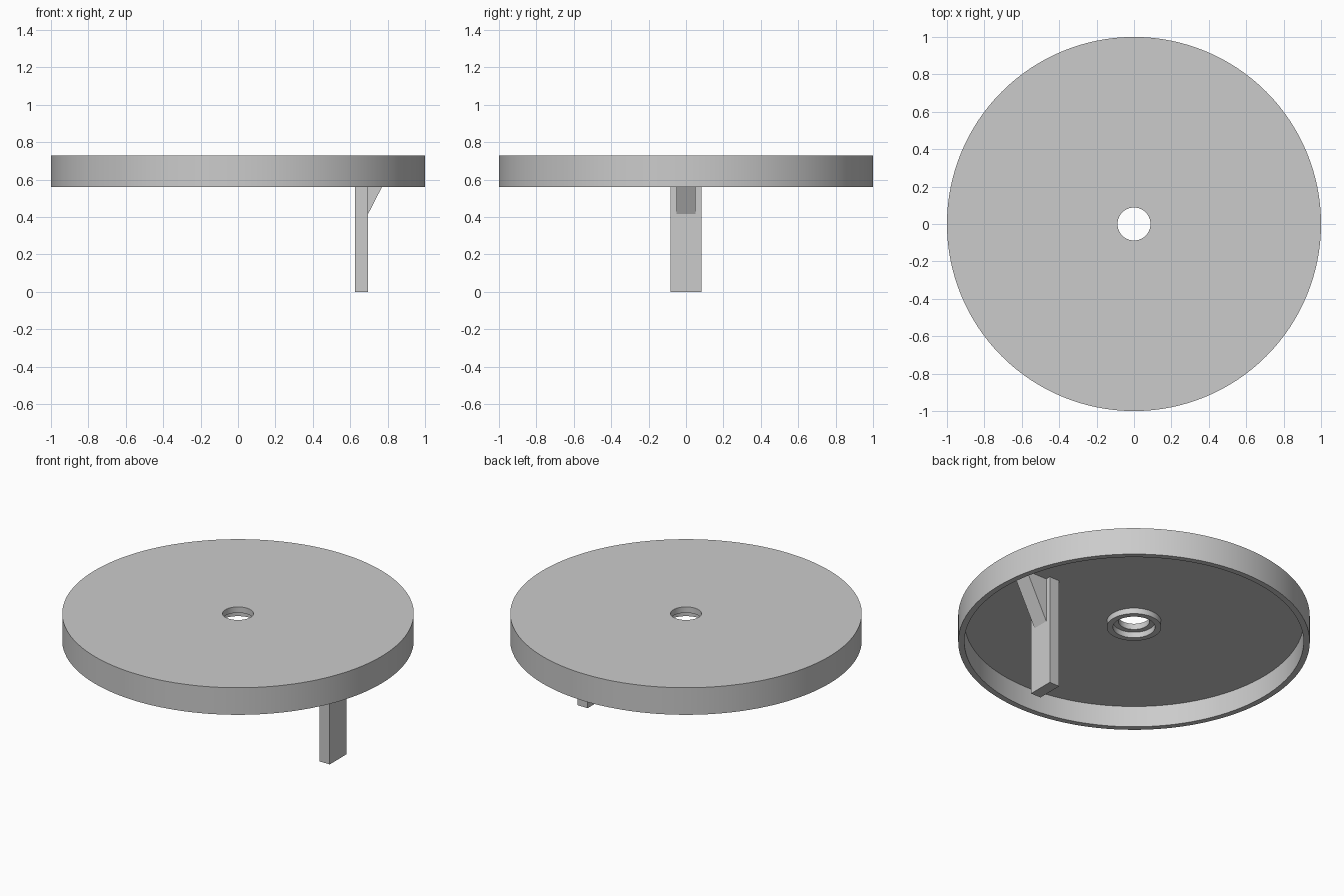
import bpy
import bmesh
import math

cube = bpy.data.objects.get("Cube")
if cube:
    bpy.data.objects.remove(cube, do_unlink=True)

# One plain grey for every part
grey = bpy.data.materials.new("plain grey")
grey.use_nodes = True
colour = (0.6, 0.6, 0.6, 1)
grey.diffuse_color = colour
grey.node_tree.nodes["Principled BSDF"].inputs["Base Color"].default_value = colour

SEGMENTS = 128
TOP, UNDERSIDE, RIM_BOTTOM, HUB_BOTTOM = 0.73, 0.693, 0.56, 0.657


def finish(name, bm):
    bmesh.ops.recalc_face_normals(bm, faces=bm.faces)
    mesh = bpy.data.meshes.new(name)
    bm.to_mesh(mesh)
    bm.free()
    mesh.materials.append(grey)
    obj = bpy.data.objects.new(name, mesh)
    bpy.context.collection.objects.link(obj)
    return obj


def lathe(name, profile):
    """Spin a closed (radius, z) profile around the z axis."""
    bm = bmesh.new()
    verts = [bm.verts.new((r, 0, z)) for r, z in profile]
    edges = [bm.edges.new((verts[i - 1], verts[i])) for i in range(len(verts))]
    bmesh.ops.spin(bm, geom=verts + edges, cent=(0, 0, 0), axis=(0, 0, 1),
                   angle=math.tau, steps=SEGMENTS, use_merge=True)
    bmesh.ops.remove_doubles(bm, verts=bm.verts, dist=0.0001)
    obj = finish(name, bm)
    bpy.ops.object.select_all(action="DESELECT")
    bpy.context.view_layer.objects.active = obj
    obj.select_set(True)
    bpy.ops.object.shade_smooth_by_angle(angle=math.radians(30))
    return obj


def extrude_y(name, outline, half_width):
    """Extrude an (x, z) outline evenly to both sides of y = 0."""
    bm = bmesh.new()
    face = bm.faces.new([bm.verts.new((x, -half_width, z)) for x, z in outline])
    new = bmesh.ops.extrude_face_region(bm, geom=[face])["geom"]
    bmesh.ops.translate(bm, vec=(0, 2 * half_width, 0),
                        verts=[v for v in new if isinstance(v, bmesh.types.BMVert)])
    return finish(name, bm)


# Hollow lid: top plate, outer rim, and a stepped hub around the centre hole
lathe("round_lid", [
    (0.088, TOP), (1, TOP), (1, RIM_BOTTOM), (0.965, RIM_BOTTOM),
    (0.965, UNDERSIDE), (0.155, UNDERSIDE), (0.155, HUB_BOTTOM),
    (0.12, HUB_BOTTOM), (0.12, UNDERSIDE), (0.088, UNDERSIDE),
])

# Handle hanging from the underside, with a wedge brace on its outer face
extrude_y("handle", [(0.625, 0), (0.695, 0), (0.695, UNDERSIDE), (0.625, UNDERSIDE)], 0.083)
extrude_y("handle_brace", [(0.695, 0.415), (0.838, UNDERSIDE), (0.695, UNDERSIDE)], 0.052)
